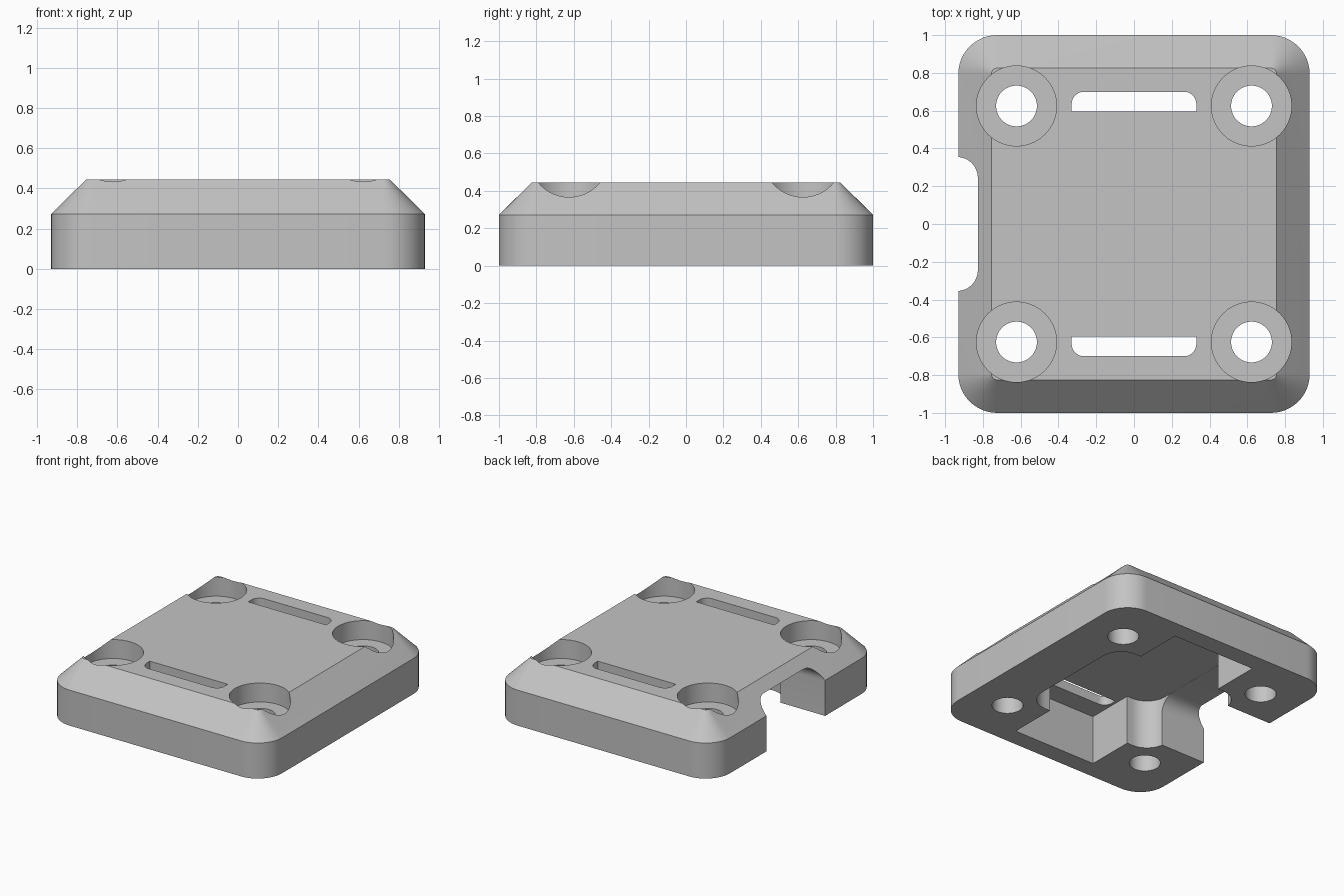
import bpy
import bmesh
import math
from mathutils import Vector

default = bpy.data.objects.get("Cube")
if default:
    bpy.data.objects.remove(default, do_unlink=True)

grey = bpy.data.materials.new("plain_grey")
grey.use_nodes = True
colour = (0.55, 0.55, 0.55, 1)
grey.diffuse_color = colour
grey.node_tree.nodes["Principled BSDF"].inputs["Base Color"].default_value = colour

CEILING, SEAT, SHOULDER, TOP = 0.375, 0.30, 0.272, 0.445


def outline(corners, steps=12):
    """Round each right-angled corner (x, y, radius) of a polygon."""
    points = []
    for i, (x, y, r) in enumerate(corners):
        p = Vector((x, y))
        if r == 0:
            points.append(p)
            continue
        a = (Vector(corners[i - 1][:2]) - p).normalized()
        b = (Vector(corners[(i + 1) % len(corners)][:2]) - p).normalized()
        centre = p + r * (a + b)
        for s in range(steps + 1):
            t = math.pi / 2 * s / steps
            points.append(centre - r * (b * math.cos(t) + a * math.sin(t)))
    return points


def rectangle(hx, hy, r):
    return outline([(-hx, -hy, r), (hx, -hy, r), (hx, hy, r), (-hx, hy, r)])


def loft(name, sections, along_x=False):
    """Join matching outlines, given as (outline, depth), into a solid."""
    bm = bmesh.new()
    rings = []
    for points, d in sections:
        rings.append([bm.verts.new((d, p.x, p.y) if along_x else (p.x, p.y, d))
                      for p in points])
    for low, high in zip(rings, rings[1:]):
        for i in range(len(low)):
            j = (i + 1) % len(low)
            bm.faces.new((low[i], low[j], high[j], high[i]))
    bm.faces.new(rings[0])
    bm.faces.new(rings[-1])
    bmesh.ops.recalc_face_normals(bm, faces=bm.faces)
    mesh = bpy.data.meshes.new(name)
    bm.to_mesh(mesh)
    bm.free()
    obj = bpy.data.objects.new(name, mesh)
    bpy.context.collection.objects.link(obj)
    return obj


def circle(x, y, r, count=64):
    return [Vector((x + r * math.cos(math.tau * i / count),
                    y + r * math.sin(math.tau * i / count))) for i in range(count)]


# Block with rounded corners and a chamfered top
body = loft("cover_plate", [
    (rectangle(0.93, 1.0, 0.205), 0),
    (rectangle(0.93, 1.0, 0.205), SHOULDER),
    (rectangle(0.755, 0.825, 0.03), TOP),
])
body.data.materials.append(grey)

# Cross-shaped cavity underneath, with filleted inner corners
quarter = [(0.35, 0.86, 0), (0.35, 0.49, 0), (0.555, 0.49, 0.16)]
cross = quarter + [(x, -y, r) for x, y, r in reversed(quarter)]
cross += [(-x, -y, r) for x, y, r in quarter]
cross += [(-x, y, r) for x, y, r in reversed(quarter)]
cross_outline = outline(cross)
cutters = [loft("cavity_cutter", [(cross_outline, -0.1), (cross_outline, CEILING)])]

# Arched opening through the side wall
arch = outline([(-0.355, -0.1, 0), (0.355, -0.1, 0),
                (0.355, CEILING - 0.001, 0.11), (-0.355, CEILING - 0.001, 0.11)])
cutters.append(loft("opening_cutter", [(arch, -1.2), (arch, -0.45)], along_x=True))

for side in (-1, 1):
    # Strap slot, rounded on its outer edge
    slot = outline([(-0.33, 0.595 * side, 0), (0.33, 0.595 * side, 0),
                    (0.33, 0.70 * side, 0.065), (-0.33, 0.70 * side, 0.065)])
    cutters.append(loft("slot_cutter", [(slot, 0.3), (slot, 0.6)]))
    # Counterbored screw holes
    for x in (-0.622, 0.622):
        hole = circle(x, 0.625 * side, 0.108)
        bore = circle(x, 0.625 * side, 0.212)
        cutters.append(loft("hole_cutter", [(hole, -0.1), (hole, 0.6)]))
        cutters.append(loft("bore_cutter", [(bore, SEAT), (bore, 0.6)]))

bpy.ops.object.select_all(action='DESELECT')
bpy.context.view_layer.objects.active = body
body.select_set(True)
for cutter in cutters:
    cutter.hide_render = True
    mod = body.modifiers.new("cut", 'BOOLEAN')
    mod.operation = 'DIFFERENCE'
    mod.solver = 'EXACT'
    mod.object = cutter
    bpy.ops.object.modifier_apply(modifier=mod.name)
    bpy.data.objects.remove(cutter, do_unlink=True)

bpy.ops.object.shade_smooth_by_angle(angle=math.radians(30))
